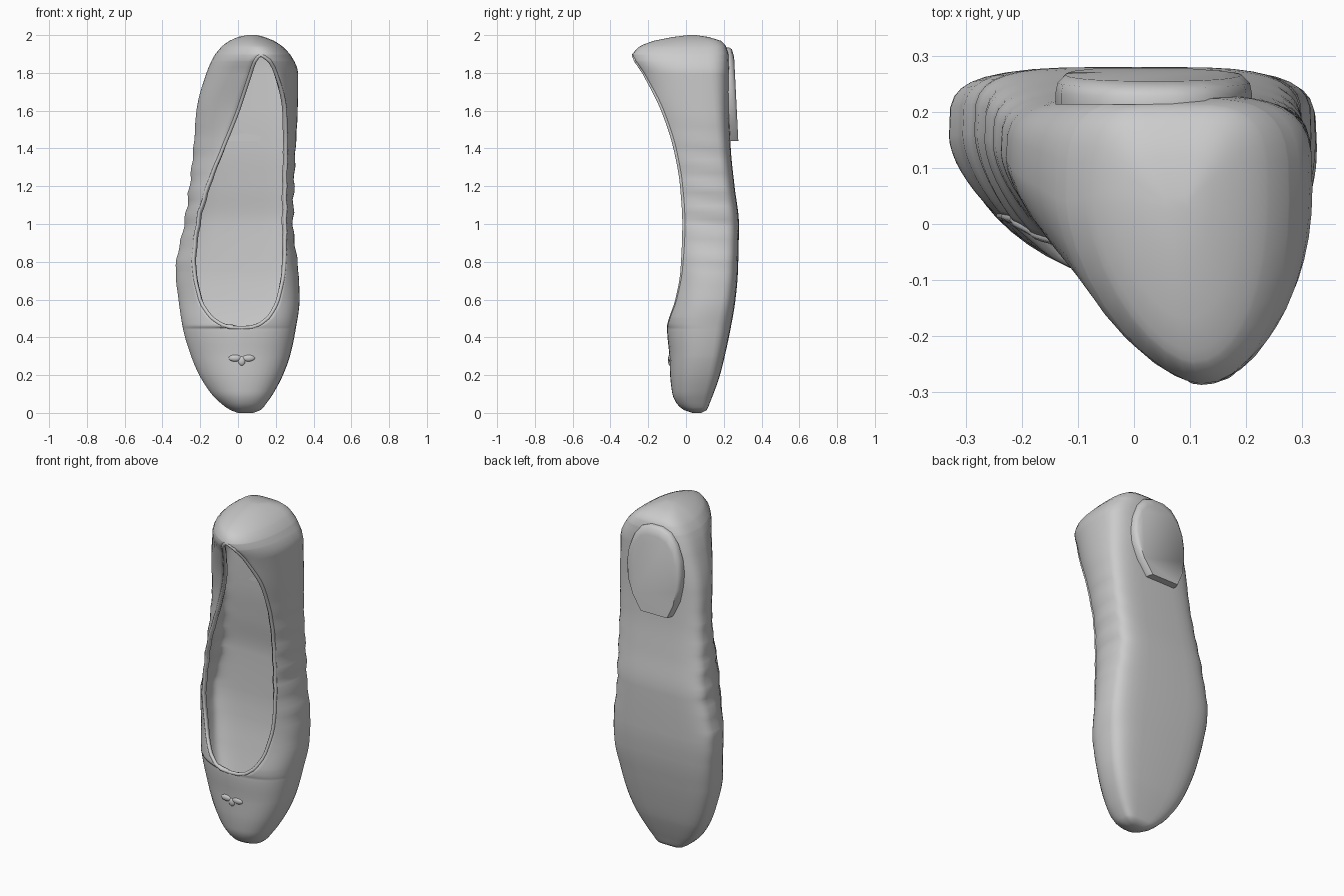
import bpy, bmesh, math

if "Cube" in bpy.data.objects:
    bpy.data.objects.remove(bpy.data.objects["Cube"])

# body profile: z, left x, right x, front y, sole y
BODY = [
    (0.00, 0.00, 0.08, 0.035, 0.08), (0.015, -0.04, 0.12, -0.01, 0.11),
    (0.05, -0.09, 0.15, -0.05, 0.125), (0.10, -0.14, 0.185, -0.072, 0.145),
    (0.20, -0.205, 0.238, -0.084, 0.18), (0.30, -0.248, 0.275, -0.088, 0.205),
    (0.44, -0.29, 0.305, -0.10, 0.235), (0.60, -0.315, 0.326, -0.055, 0.262),
    (0.75, -0.33, 0.32, -0.028, 0.275), (1.00, -0.285, 0.292, -0.018, 0.28),
    (1.20, -0.257, 0.297, -0.03, 0.257), (1.40, -0.235, 0.305, -0.065, 0.237),
    (1.60, -0.22, 0.316, -0.13, 0.23), (1.80, -0.167, 0.318, -0.23, 0.23),
    (1.90, -0.12, 0.275, -0.285, 0.225), (1.94, -0.085, 0.235, -0.245, 0.212),
    (1.97, -0.045, 0.19, -0.17, 0.185), (1.99, 0.0, 0.14, -0.07, 0.12),
    (2.00, 0.05, 0.10, 0.01, 0.05),
]
# opening: z, left x, right x, how far the left rim sits below the right
RIM = [
    (0.0, 0.02, 0.02, 0), (0.45, 0.02, 0.02, 0), (0.453, -0.04, 0.07, 0),
    (0.475, -0.10, 0.125, 0.014), (0.51, -0.145, 0.165, 0.028),
    (0.60, -0.20, 0.212, 0.043), (0.80, -0.235, 0.247, 0.033), (1.0, -0.215, 0.25, 0.02),
    (1.2, -0.16, 0.25, 0), (1.4, -0.08, 0.255, 0), (1.6, 0.0, 0.25, 0),
    (1.8, 0.067, 0.20, 0), (1.86, 0.088, 0.17, 0), (1.885, 0.105, 0.14, 0),
    (1.895, 0.12, 0.12, 0), (1.95, 0.10, 0.10, 0), (2.0, 0.075, 0.075, 0),
]


def sample(table, z, col):
    """Monotone cubic interpolation of one column."""
    n = len(table)
    k = max(i for i in range(n - 1) if table[i][0] <= z or i == 0)
    slope = [(table[i + 1][col] - table[i][col]) / (table[i + 1][0] - table[i][0])
             for i in range(n - 1)]

    def tangent(i):
        if i == 0 or i == n - 1:
            return slope[min(i, n - 2)]
        a, b = slope[i - 1], slope[i]
        return 0 if a * b <= 0 else 2 * a * b / (a + b)
    h = table[k + 1][0] - table[k][0]
    t = (z - table[k][0]) / h
    return ((2*t**3 - 3*t**2 + 1) * table[k][col] + (t**3 - 2*t*t + t) * h * tangent(k)
            + (3*t*t - 2*t**3) * table[k + 1][col] + (t**3 - t*t) * h * tangent(k + 1))


def section(z, n=9):
    """U-shaped outline from left rim, round the sole, to right rim."""
    xl, xr, yf, yb = (sample(BODY, z, c) for c in (1, 2, 3, 4))
    rl, rr, drop = (sample(RIM, z, c) for c in (1, 2, 3))
    heel = min(max((z - 1.0) / 0.5, 0), 1)
    fold = max(0, 1 - abs(z - 1.1) / 0.5)
    c, yw = (xl + xr) / 2, yf + (0.6 + 0.04 * heel) * (yb - yf)
    # the apex is where the upper would close; the rim cuts the arc short
    apex = 0.02 + 0.10 * min(max((z - 0.45) / 1.445, 0), 1) if z < 1.895 else rl
    sole_e = 0.48 + 0.07 * heel

    def half(xw, rx, ry, e, phase):
        s0 = min(max((rx - apex) / (xw - apex), 0), 0.97) ** (1 / e)
        a0 = math.asin(s0)
        pts = []
        for i in range(2 * n + 1):
            if i <= n:
                a = a0 + (math.pi / 2 - a0) * i / n
                s, k = math.sin(a), abs(math.cos(a))
                x = apex + (xw - apex) * s**e
                y = yw + (ry - yw) * (k / math.cos(a0))**e
            else:
                a = math.pi / 2 * i / n
                s, k = abs(math.sin(a)), abs(math.cos(a))
                x, y = c + (xw - c) * s**sole_e, yw + (yb - yw) * k**sole_e
            # gathered fabric folds along the sides
            x += 0.006 * fold * s**3 * math.sin(z * 52 + phase + 5 * y)
            pts.append((x, y, z))
        return pts
    return (half(xl, rl, yf + drop, 1.2 + 0.05 * heel, 0)
            + half(xr, rr, yf, 0.85 + 0.1 * heel, 2)[::-1][1:])


def make_object(name, bm, angle=40):
    mesh = bpy.data.meshes.new(name)
    bm.to_mesh(mesh)
    bm.free()
    ob = bpy.data.objects.new(name, mesh)
    bpy.context.collection.objects.link(ob)
    bpy.ops.object.select_all(action='DESELECT')
    ob.select_set(True)
    bpy.context.view_layer.objects.active = ob
    bpy.ops.object.shade_smooth_by_angle(angle=math.radians(angle))
    return ob


# slipper shell: loft of the sections, thickened inwards
levels = sorted({r[0] for r in BODY} | {r[0] for r in RIM} | {0.005, 0.03}
                | {round(0.08 + 0.035 * i, 3) for i in range(54)})
bm = bmesh.new()
rows = [[bm.verts.new(p) for p in section(z)] for z in levels]
for a, b in zip(rows, rows[1:]):
    for j in range(len(a) - 1):
        bm.faces.new((a[j], b[j], b[j + 1], a[j + 1]))
bm.faces.new(rows[0])
bm.faces.new(rows[-1][::-1])
bmesh.ops.remove_doubles(bm, verts=bm.verts, dist=0.0005)
shell = make_object("slipper_shell", bm, 60)
solid = shell.modifiers.new("thickness", 'SOLIDIFY')
solid.thickness, solid.offset = 0.02, -1

# rolled binding round the opening
open_levels = [z for z in levels if 0.45 <= z <= 1.895]
left = [section(z)[0] for z in open_levels]
right = [section(z)[-1] for z in open_levels]
loop = left + right[-2:0:-1]
curve = bpy.data.curves.new("opening_binding", 'CURVE')
curve.dimensions, curve.bevel_depth, curve.bevel_resolution = '3D', 0.01, 2
spline = curve.splines.new('POLY')
spline.points.add(len(loop) - 1)
for p, co in zip(spline.points, loop):
    p.co = (co[0], co[1] + 0.008, co[2], 1)
spline.use_cyclic_u = True
bpy.context.collection.objects.link(bpy.data.objects.new("opening_binding", curve))

# heel pad: straight front edge, rounded back, softened rim
bm = bmesh.new()
half = [(0.095, 1.44), (0.145, 1.53), (0.17, 1.62), (0.175, 1.70), (0.165, 1.78),
        (0.135, 1.86), (0.09, 1.915), (0.035, 1.935)]
outline = [(w, z) for w, z in half] + [(-w, z) for w, z in half[::-1]]
rings = []
for scale, depth in ((1.0, 0), (1.0, 0.4), (0.98, 0.75), (0.9, 1.0)):
    ring = []
    for x, z in outline:
        lean = -0.02 * max(0, 1 - (z - 1.44) / 0.2)
        z2 = 1.44 + (z - 1.44) * scale
        y_out = 0.277 - 0.05 * (z2 - 1.44)
        ring.append(bm.verts.new((0.035 + lean + x * scale,
                                  0.213 + (y_out - 0.213) * depth, z2)))
    rings.append(ring)
for a, b in zip(rings, rings[1:]):
    for i in range(len(a)):
        j = (i + 1) % len(a)
        bm.faces.new((a[i], a[j], b[j], b[i]))
bm.faces.new(rings[0])
bm.faces.new(rings[-1])
bmesh.ops.recalc_face_normals(bm, faces=bm.faces)
make_object("heel_pad", bm, 50)

# small gathered bow on the toe
for name, x, z, sx, sz in (("bow_knot", 0.02, 0.275, 0.02, 0.025),
                           ("bow_left", -0.015, 0.29, 0.035, 0.018),
                           ("bow_right", 0.055, 0.29, 0.035, 0.018)):
    bm = bmesh.new()
    bmesh.ops.create_uvsphere(bm, u_segments=12, v_segments=8, radius=1)
    bmesh.ops.scale(bm, vec=(sx, 0.012, sz), verts=bm.verts)
    bmesh.ops.translate(bm, vec=(x, -0.083, z), verts=bm.verts)
    make_object(name, bm)
